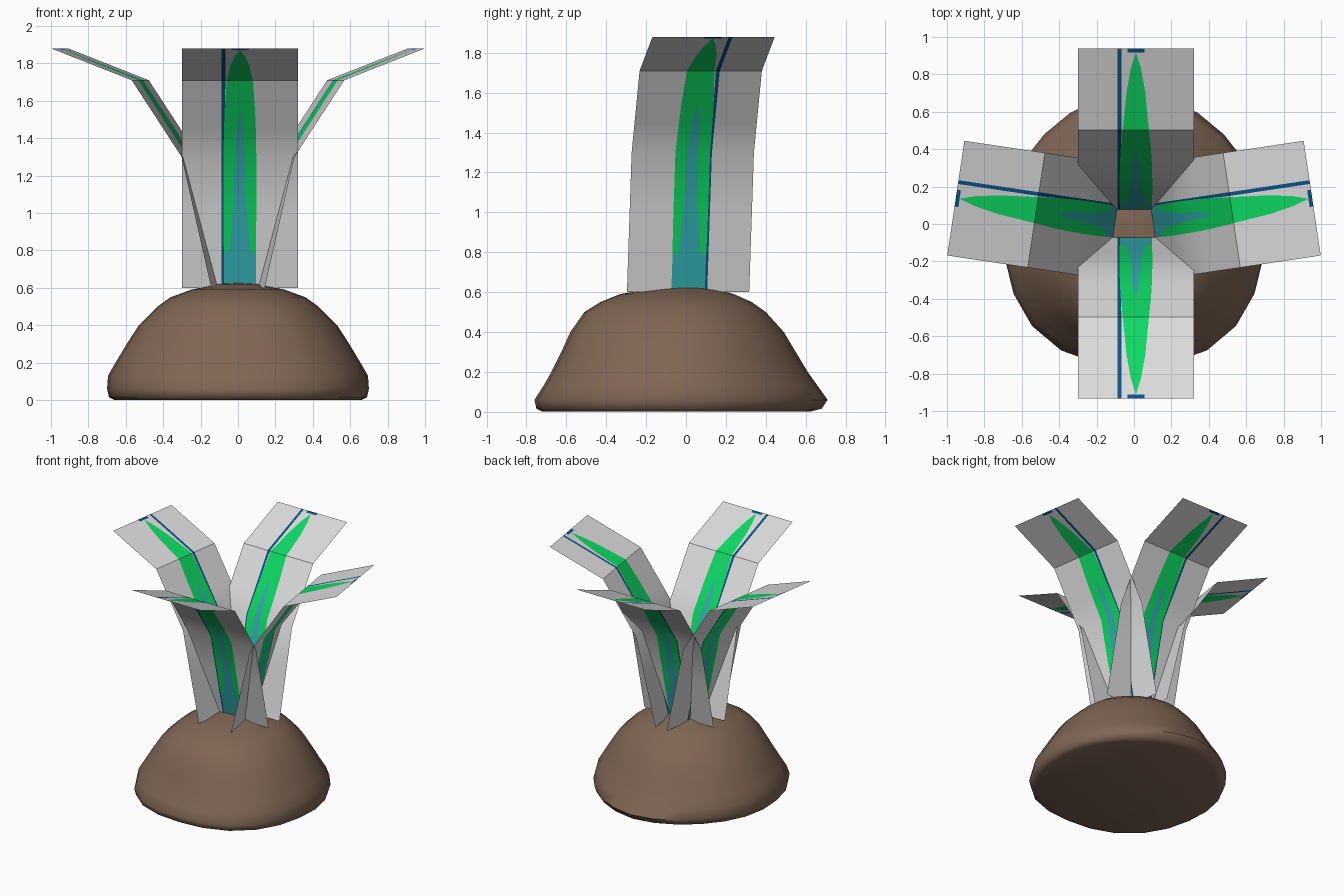
import bpy, bmesh, math

if "Cube" in bpy.data.objects:
    bpy.data.objects.remove(bpy.data.objects["Cube"])


def material(name, rgb):
    m = bpy.data.materials.new(name)
    m.diffuse_color = (*rgb, 1)
    m.use_nodes = True
    m.node_tree.nodes["Principled BSDF"].inputs["Base Color"].default_value = m.diffuse_color
    return m


BROWN = material("earth brown", (0.216, 0.133, 0.089))
GREY = material("card grey", (0.72, 0.72, 0.72))
GREEN = material("leaf green", (0.004, 0.70, 0.125))
TEAL = material("stem teal", (0.033, 0.42, 0.44))
BLUE = material("edge blue", (0.003, 0.09, 0.25))


def finish(bm, name, mats, angle):
    me = bpy.data.meshes.new(name)
    bm.to_mesh(me)
    bm.free()
    for m in mats:
        me.materials.append(m)
    ob = bpy.data.objects.new(name, me)
    bpy.context.collection.objects.link(ob)
    bpy.ops.object.select_all(action='DESELECT')
    ob.select_set(True)
    bpy.context.view_layer.objects.active = ob
    bpy.ops.object.shade_smooth_by_angle(angle=math.radians(angle))
    return ob


# Earth mound: stacked lopsided rings (height, half width, front depth, back depth)
RINGS = [(0, .66, .72, .62), (.015, .69, .75, .68), (.06, .70, .76, .71),
         (.13, .695, .715, .66), (.2, .655, .675, .61), (.3, .595, .625, .55),
         (.4, .53, .58, .49), (.5, .43, .51, .40), (.55, .36, .43, .33),
         (.59, .25, .33, .24), (.62, .11, .15, .13)]
SIDES = 24
bm = bmesh.new()
rings = []
for z, a, front, back in RINGS:
    ring = []
    for i in range(SIDES):
        t = 2 * math.pi * i / SIDES
        c, s = math.cos(t), math.sin(t)
        n, d = (2.4, front) if s < 0 else (1.8, back)
        r = (abs(c / a) ** n + abs(s / d) ** n) ** (-1 / n)
        ring.append(bm.verts.new((r * c, r * s, z)))
    rings.append(ring)
for lo, hi in zip(rings, rings[1:]):
    for i in range(SIDES):
        j = (i + 1) % SIDES
        bm.faces.new((lo[i], lo[j], hi[j], hi[i]))
bm.faces.new(rings[0][::-1])
top = bm.verts.new((0, 0, .63))
for i in range(SIDES):
    bm.faces.new((rings[-1][i], rings[-1][(i + 1) % SIDES], top))
finish(bm, "earth_mound", [BROWN], 55)

# Leaf card: bent strip, (height, distance from the middle)
BEND = [(.60, .07), (1.30, .23), (1.71, .50), (1.88, .935)]
# Painted leaf: (height, green half width, teal half width)
LEAF = [(.60, .085, .085), (.78, .085, .085), (.80, .086, .055), (1.0, .088, .038),
        (1.30, .088, .026), (1.45, .085, .018), (1.55, .081, 0), (1.71, .070, 0),
        (1.79, .050, 0), (1.84, .026, 0), (1.872, 0, 0)]
TIP = [(1.872, .045, .045), (1.88, .045, .045)]
HALF = .31


def reach(z):
    for (z0, r0), (z1, r1) in zip(BEND, BEND[1:]):
        if z <= z1 + 1e-6:
            return r0 + (r1 - r0) * (z - z0) / (z1 - z0)


def columns(g, t):
    return [-HALF, -.097, min(-.077, -g), -g, -t, t, g, HALF]


def leaf_card(name, origin, out, side):
    bm = bmesh.new()

    def point(u, z):
        r = reach(z)
        return bm.verts.new((origin[0] + out[0] * r + side[0] * u,
                             origin[1] + out[1] * r + side[1] * u, z))

    # material slots: 0 grey, 1 green, 2 teal, 3 blue
    for rows, paint in ((LEAF, (0, 3, 0, 1, 2, 1, 0)), (TIP, (0, 3, 0, 3, 3, 3, 0))):
        for (z0, g0, t0), (z1, g1, t1) in zip(rows, rows[1:]):
            lo, hi = columns(g0, t0), columns(g1, t1)
            for k, slot in enumerate(paint):
                w0, w1 = lo[k + 1] - lo[k], hi[k + 1] - hi[k]
                if max(w0, w1) < 1e-5:
                    continue
                quad = [point(lo[k], z0)]
                if w0 > 1e-5:
                    quad.append(point(lo[k + 1], z0))
                quad.append(point(hi[k + 1], z1))
                if w1 > 1e-5:
                    quad.append(point(hi[k], z1))
                bm.faces.new(quad).material_index = slot
    bmesh.ops.remove_doubles(bm, verts=bm.verts, dist=1e-5)
    bmesh.ops.recalc_face_normals(bm, faces=bm.faces)
    finish(bm, name, [GREY, GREEN, TEAL, BLUE], 30)


# Front and back cards mirror in y, side cards mirror in x and turn slightly back
C, S = math.cos(math.radians(8.5)), math.sin(math.radians(8.5))
leaf_card("front_leaf", (.01, .003), (0, -1), (1, 0))
leaf_card("back_leaf", (.01, .003), (0, 1), (1, 0))
for name, m in (("right_leaf", 1), ("left_leaf", -1)):
    leaf_card(name, (.028 * m, 0), (C * m, S), (S * m, -C))
